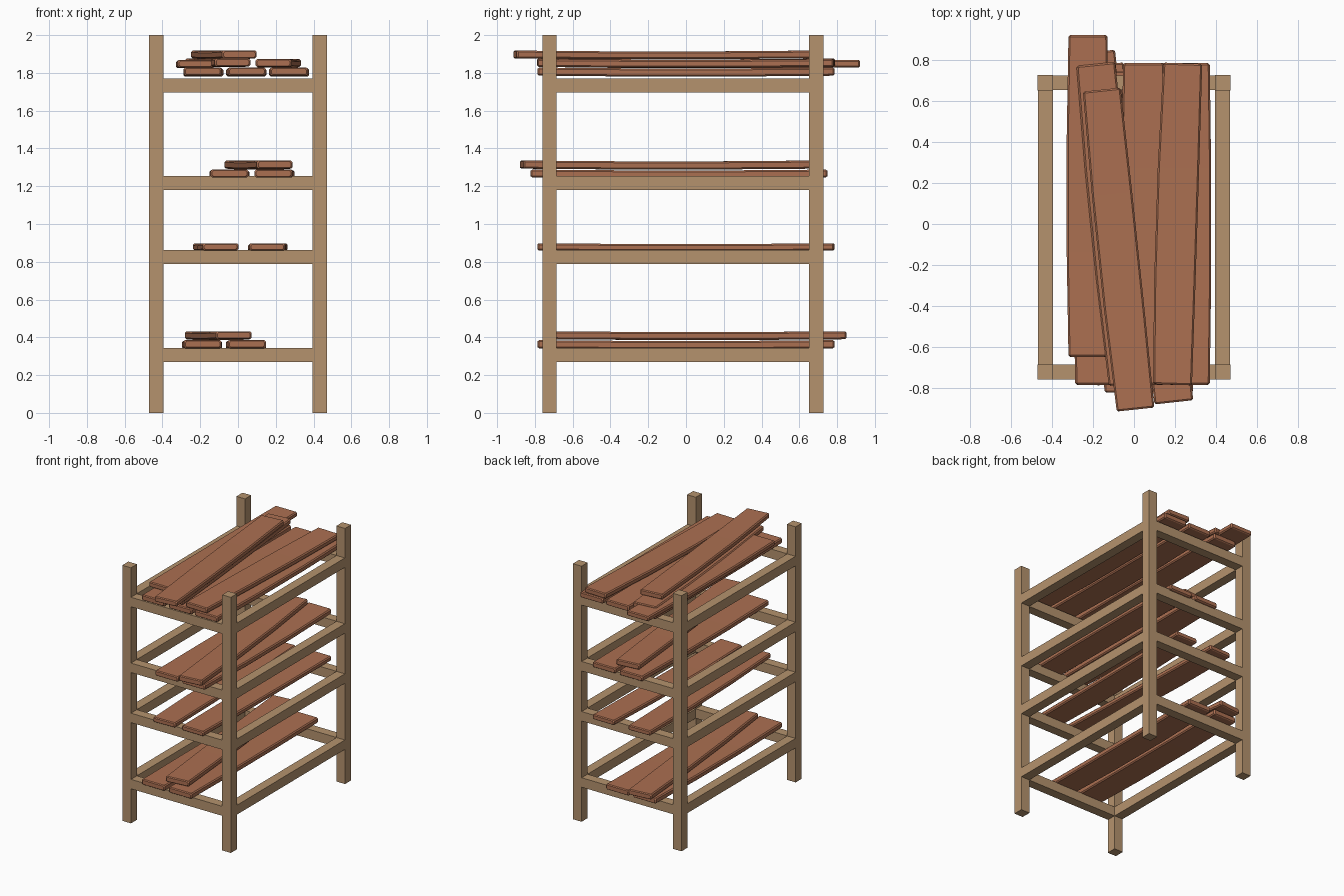
import bpy, bmesh, math, random

if "Cube" in bpy.data.objects:
    bpy.data.objects.remove(bpy.data.objects["Cube"])
random.seed(4)


def material(name, col):
    m = bpy.data.materials.new(name)
    m.diffuse_color = (*col, 1)
    m.use_nodes = True
    m.node_tree.nodes["Principled BSDF"].inputs["Base Color"].default_value = m.diffuse_color
    return m


FRAME = material("pale_wood", (0.46, 0.29, 0.155))
PLANK = material("red_brown_wood", (0.41, 0.16, 0.083))


def finish(name, bm, mat):
    bmesh.ops.recalc_face_normals(bm, faces=bm.faces)
    me = bpy.data.meshes.new(name)
    bm.to_mesh(me)
    bm.free()
    me.materials.append(mat)
    ob = bpy.data.objects.new(name, me)
    bpy.context.collection.objects.link(ob)
    return ob


def box(name, x0, x1, y0, y1, z0, z1):
    bm = bmesh.new()
    bmesh.ops.create_cube(bm, size=1)
    for v in bm.verts:
        v.co = (x1 if v.co.x > 0 else x0, y1 if v.co.y > 0 else y0, z1 if v.co.z > 0 else z0)
    return finish(name, bm, FRAME)


def plank(name, xf, xb, yc, z0, z1, w=0.19, length=1.57):
    """Chamfered board: xf / xb are the centre x of its front and back ends."""
    bm = bmesh.new()
    ang = math.atan2(xf - xb, length)
    ca, sa = math.cos(ang), math.sin(ang)
    cx, zc, h = (xf + xb) / 2, (z0 + z1) / 2, (z1 - z0) / 2
    L = length / 2
    c = 0.008
    bow = random.uniform(-0.006, 0.006)
    # stations: y, inset, bulge
    stations = [(-L, c, 0), (-L + c, 0, 0), (-L * 0.35, 0, 1), (L * 0.35, 0, 1), (L - c, 0, 0), (L, c, 0)]
    rings = []
    for y, ins, mid in stations:
        hw, hh = w / 2 - ins + 0.006 * mid, h - ins * 0.7
        ring = []
        for px, pz in ((-hw, -hh + c), (-hw + c, -hh), (hw - c, -hh), (hw, -hh + c),
                       (hw, hh - c), (hw - c, hh), (-hw + c, hh), (-hw, hh - c)):
            px += bow * mid
            pz -= 0.004 * mid
            ring.append(bm.verts.new((cx + px * ca + y * -sa, yc + px * sa + y * ca, zc + pz)))
        rings.append(ring)
    for a, b in zip(rings, rings[1:]):
        for i in range(8):
            j = (i + 1) % 8
            bm.faces.new((a[i], a[j], b[j], b[i]))
    bm.faces.new(rings[0])
    bm.faces.new(rings[-1])
    return finish(name, bm, PLANK)


# Frame: four posts
XI, XO = 0.395, 0.47
YF, YB = (-0.76, -0.685), (0.652, 0.727)
for sx, side in ((-1, "left"), (1, "right")):
    for (y0, y1), end in ((YF, "front"), (YB, "back")):
        x0, x1 = sorted((sx * XI, sx * XO))
        box(f"{end}_{side}_post", x0, x1, y0, y1, 0, 2)

# Frame: rails around each level
for n, z in enumerate((0.27, 0.788, 1.18, 1.695), 1):
    for (y0, y1), end in ((YF, "front"), (YB, "back")):
        box(f"{end}_rail_{n}", -XI, XI, y0 + 0.001, y1 - 0.001, z, z + 0.074)
    for sx, side in ((-1, "left"), (1, "right")):
        x0, x1 = sorted((sx * (XI + 0.001), sx * (XO - 0.001)))
        box(f"{side}_rail_{n}", x0, x1, YF[1], YB[0], z, z + 0.074)

# Stacked planks: front x, back x, centre y, bottom z, top z, width
PLANKS = [
    (-0.187, -0.187, 0, 0.342, 0.385, 0.2),
    (0.047, 0.047, 0, 0.342, 0.385, 0.2),
    (-0.022, -0.188, 0.06, 0.390, 0.432, 0.19),
    (-0.092, -0.143, 0, 0.860, 0.898, 0.19),
    (0.155, 0.168, 0, 0.860, 0.898, 0.19),
    (-0.045, -0.045, -0.037, 1.247, 1.288, 0.2),
    (0.188, 0.188, -0.037, 1.247, 1.288, 0.2),
    (0.195, 0.022, -0.09, 1.293, 1.336, 0.19),
    (-0.187, -0.187, 0, 1.785, 1.828, 0.2),
    (0.047, 0.047, 0, 1.785, 1.828, 0.2),
    (0.27, 0.27, 0, 1.785, 1.828, 0.2),
    (-0.225, -0.225, 0.137, 1.829, 1.868, 0.19),
    (-0.028, -0.187, 0, 1.834, 1.876, 0.19),
    (0.188, 0.238, 0, 1.832, 1.873, 0.19),
    (0.008, -0.158, -0.125, 1.877, 1.918, 0.185),
]
for i, (xf, xb, yc, z0, z1, w) in enumerate(PLANKS, 1):
    plank(f"plank_{i}", xf, xb, yc, z0, z1, w)
